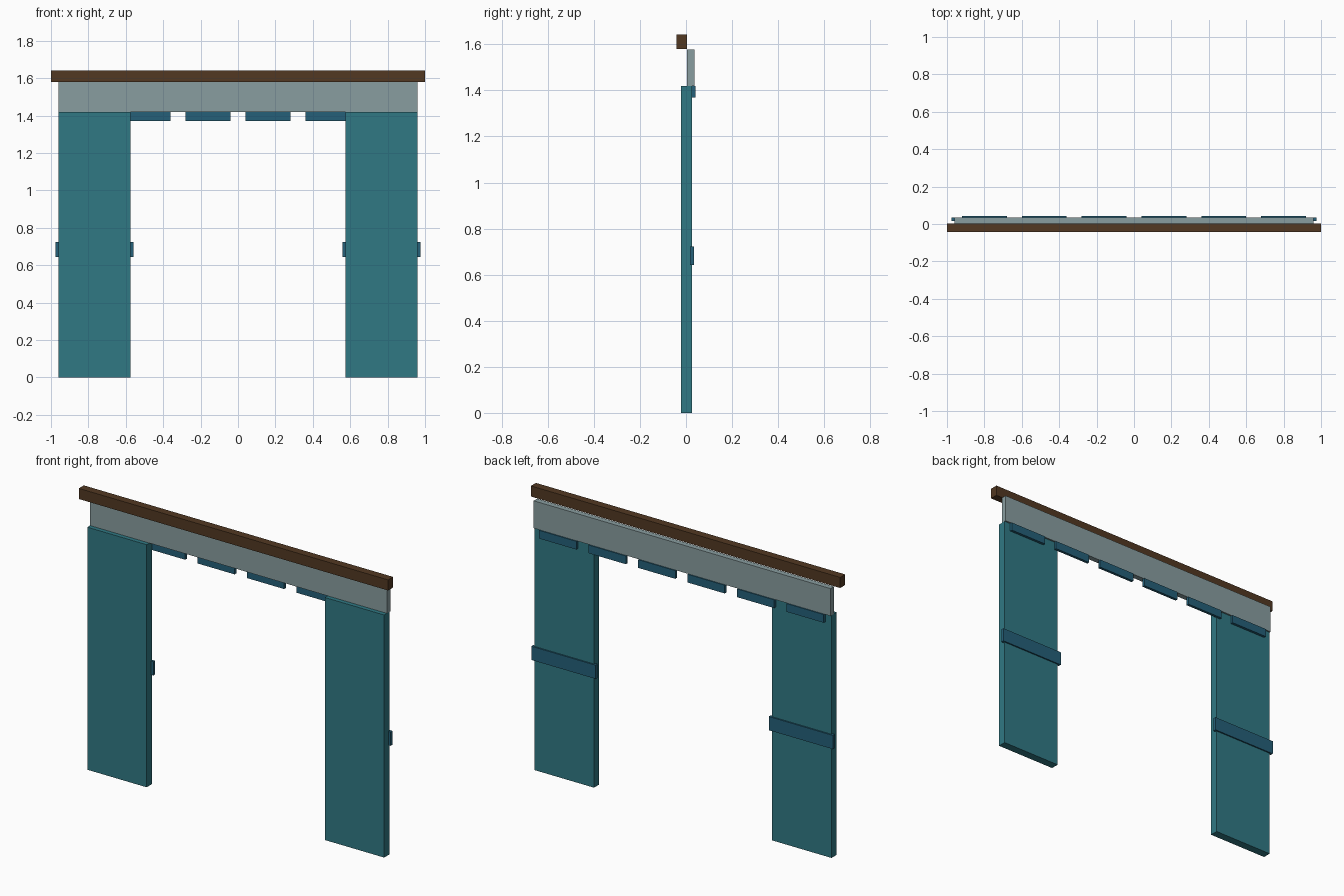
import bpy

if "Cube" in bpy.data.objects:
    bpy.data.objects.remove(bpy.data.objects["Cube"])


def material(name, color):
    m = bpy.data.materials.new(name)
    m.diffuse_color = color
    m.use_nodes = True
    m.node_tree.nodes["Principled BSDF"].inputs["Base Color"].default_value = m.diffuse_color
    return m


def box(name, x, y, z, mat):
    """Box from (min, max) ranges on each axis."""
    spans = (x, y, z)
    bpy.ops.mesh.primitive_cube_add(size=1, location=[(a + b) / 2 for a, b in spans])
    ob = bpy.context.object
    ob.name = name
    ob.scale = [b - a for a, b in spans]
    bpy.ops.object.transform_apply(location=False, rotation=False, scale=True)
    ob.data.materials.append(mat)
    return ob


wood = material("wood", (0.085, 0.04, 0.016, 1))
sheer = material("sheer_cloth", (0.25, 0.34, 0.35, 0.85))
cloth = material("teal_cloth", (0.03, 0.19, 0.23, 0.85))
trim = material("dark_trim", (0.018, 0.117, 0.19, 1))

# Rod and the valance hanging behind it
box("curtain_rod", (-1, 1), (-0.042, 0.004), (1.58, 1.642), wood)
box("valance", (-0.96, 0.96), (0.004, 0.036), (1.418, 1.578), sheer)

# Side curtains with their tie bands
for side, s in (("left", -1), ("right", 1)):
    box(side + "_curtain", sorted((s * 0.576, s * 0.96)), (-0.021, 0.027), (0, 1.418), cloth)
    box(side + "_tie_band", sorted((s * 0.56, s * 0.976)), (0.017, 0.035), (0.643, 0.723), trim)

# Row of trim tabs under the valance
for i in range(6):
    cx = -0.8 + 0.32 * i
    box(f"valance_tab_{i + 1}", (cx - 0.12, cx + 0.12), (0.026, 0.042), (1.37, 1.418), trim)
